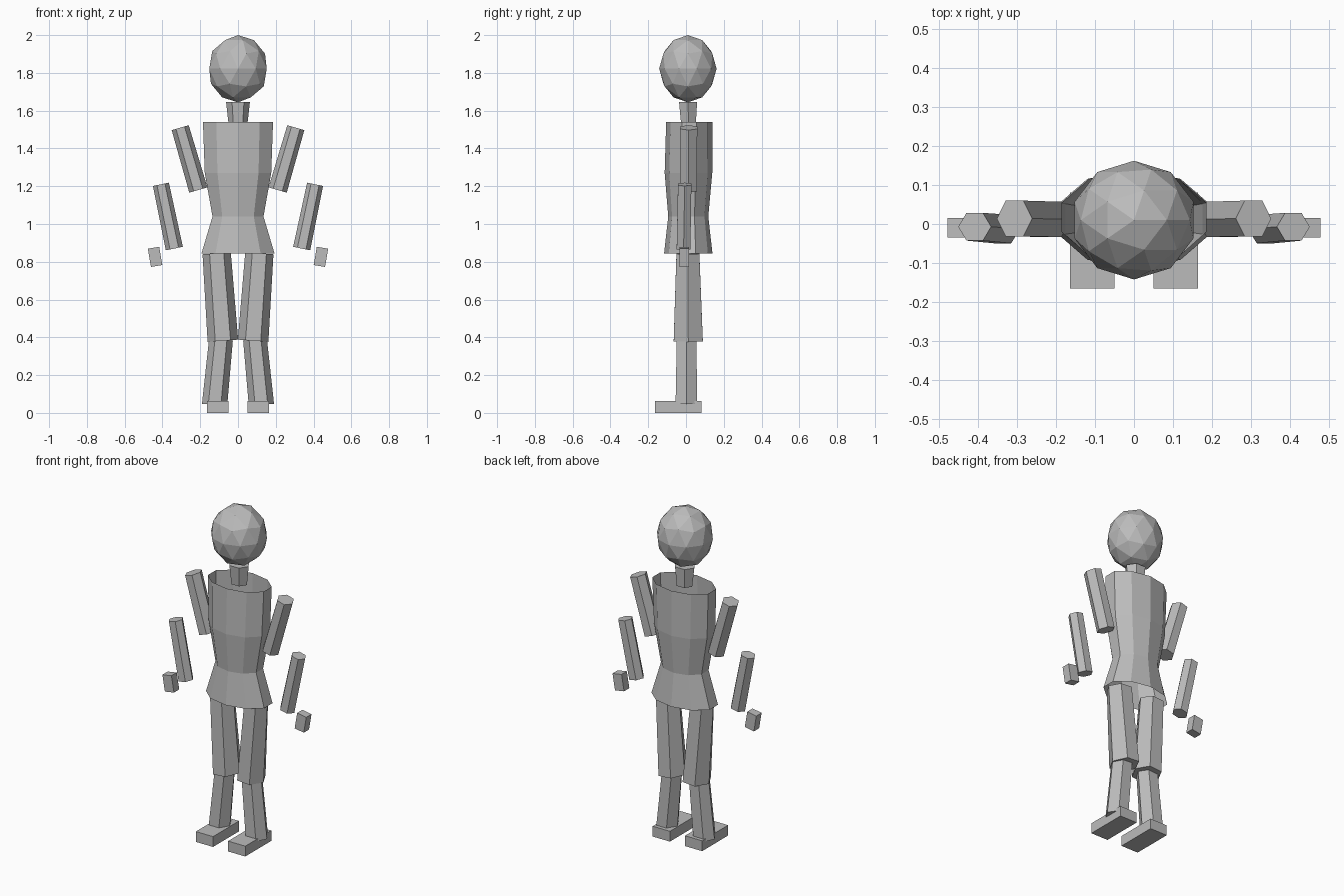
import bpy, bmesh, math
from mathutils import Vector, Matrix

cube = bpy.data.objects.get("Cube")
if cube:
    bpy.data.objects.remove(cube)

grey = bpy.data.materials.new("plain grey")
grey.use_nodes = True
colour = (0.5, 0.5, 0.5, 1)
grey.diffuse_color = colour
grey.node_tree.nodes["Principled BSDF"].inputs["Base Color"].default_value = colour


def finish(name, bm):
    bmesh.ops.recalc_face_normals(bm, faces=bm.faces)
    mesh = bpy.data.meshes.new(name)
    bm.to_mesh(mesh)
    bm.free()
    mesh.materials.append(grey)
    obj = bpy.data.objects.new(name, mesh)
    bpy.context.collection.objects.link(obj)
    return obj


def loft(name, rings, sides, phase=0, caps=True):
    """Rings are (centre, x axis, y radius), joined by flat quads."""
    bm = bmesh.new()
    loops = []
    for centre, x_axis, ry in rings:
        loop = []
        for i in range(sides):
            a = phase + math.tau * i / sides
            offset = x_axis * math.cos(a) + Vector((0, ry * math.sin(a), 0))
            loop.append(bm.verts.new(centre + offset))
        loops.append(loop)
    for low, high in zip(loops, loops[1:]):
        for i in range(sides):
            j = (i + 1) % sides
            bm.faces.new((low[i], low[j], high[j], high[i]))
    if caps:
        bm.faces.new(loops[0])
        bm.faces.new(loops[-1])
    return finish(name, bm)


def limb(name, side, bottom, top, r_bottom, r_top):
    """Six-sided tapered limb whose ends are square to its axis."""
    a = Vector((side * bottom[0], bottom[1], bottom[2]))
    b = Vector((side * top[0], top[1], top[2]))
    axis = (b - a).normalized()
    across = Vector((axis.z, 0, -axis.x)).normalized()
    loft(name, [(a, across * r_bottom[0], r_bottom[1]),
                (b, across * r_top[0], r_top[1])], 6)


def block(name, centre, size, tilt=0):
    bm = bmesh.new()
    matrix = (Matrix.Translation(centre) @ Matrix.Rotation(tilt, 4, "Y")
              @ Matrix.Diagonal((*size, 1)))
    bmesh.ops.create_cube(bm, size=1, matrix=matrix)
    finish(name, bm)


def body_ring(z, rx, ry, y):
    return Vector((0, y, z)), Vector((rx, 0, 0)), ry


# Head and neck
bm = bmesh.new()
bmesh.ops.create_icosphere(bm, subdivisions=2, radius=1)
bmesh.ops.transform(bm, verts=bm.verts, matrix=Matrix.Translation((0, 0.01, 1.822))
                    @ Matrix.Diagonal((0.16, 0.152, 0.178, 1)))
finish("head", bm)
loft("neck", [body_ring(1.53, 0.05, 0.045, 0.013),
              body_ring(1.645, 0.063, 0.055, 0.011)], 6)

# Torso shells, open at the shoulders and under the hips
chest = body_ring(1.27, 0.185, 0.126, 0.013)
loft("chest", [chest, body_ring(1.54, 0.195, 0.122, 0.017)], 10, math.pi / 10, False)
loft("waist_and_hips", [body_ring(0.845, 0.203, 0.128, 0.012),
                        body_ring(1.04, 0.142, 0.106, 0.012), chest],
     10, math.pi / 10, False)

# Paired limbs, detached at the joints
for label, s in (("left", 1), ("right", -1)):
    limb(label + "_upper_arm", s, (0.21, 0.012, 1.18), (0.306, 0.014, 1.51),
         (0.05, 0.052), (0.047, 0.053))
    limb(label + "_forearm", s, (0.337, -0.013, 0.87), (0.408, -0.007, 1.21),
         (0.046, 0.042), (0.043, 0.041))
    block(label + "_hand", (s * 0.439, -0.01, 0.826), (0.061, 0.05, 0.098), s * 0.17)
    limb(label + "_thigh", s, (0.08, 0.012, 0.382), (0.113, 0.01, 0.845),
         (0.081, 0.089), (0.075, 0.07))
    limb(label + "_shin", s, (0.124, 0.002, 0.042), (0.09, 0.003, 0.39),
         (0.067, 0.066), (0.063, 0.06))
    block(label + "_foot", (s * 0.107, -0.042, 0.031), (0.114, 0.246, 0.062))
